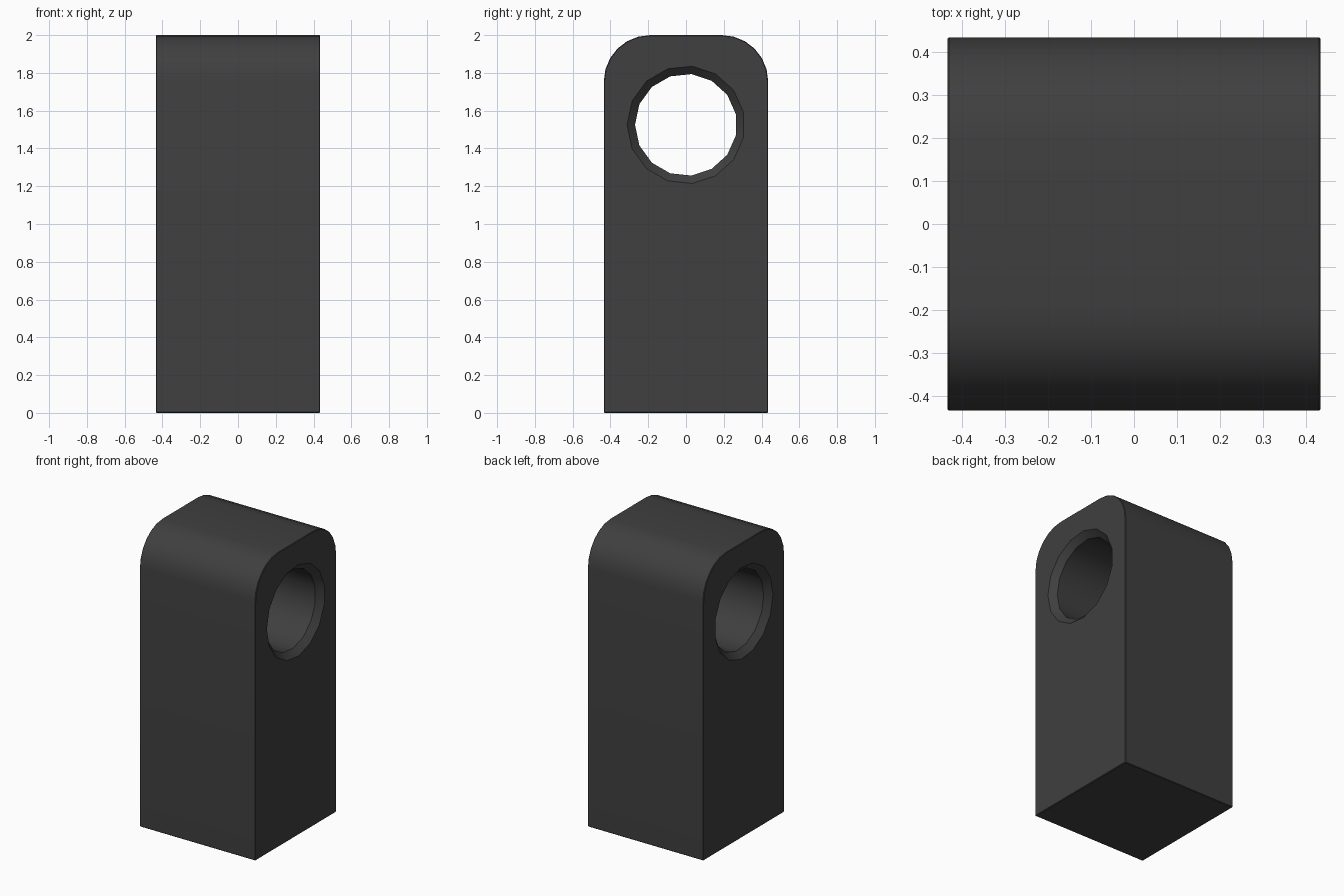
import bpy, bmesh
from math import sin, cos, pi

if "Cube" in bpy.data.objects:
    bpy.data.objects.remove(bpy.data.objects["Cube"])

HALF, TOP, R = 0.435, 2.0, 0.245
HOLE_Z, HOLE_R, RIM_R, RIM_D, SIDES = 1.525, 0.27, 0.312, 0.04, 15


def loft(name, rings):
    """Closed solid through equal rings of points."""
    bm = bmesh.new()
    loops = [[bm.verts.new(p) for p in ring] for ring in rings]
    n = len(loops[0])
    for a, b in zip(loops, loops[1:]):
        for i in range(n):
            j = (i + 1) % n
            bm.faces.new((a[i], a[j], b[j], b[i]))
    bm.faces.new(loops[0])
    bm.faces.new(loops[-1])
    bmesh.ops.recalc_face_normals(bm, faces=bm.faces)
    mesh = bpy.data.meshes.new(name)
    bm.to_mesh(mesh)
    bm.free()
    ob = bpy.data.objects.new(name, mesh)
    bpy.context.collection.objects.link(ob)
    return ob


# Block: square foot, rounded top, extruded along x
arc = [(HALF - R + R * cos(t), TOP - R + R * sin(t))
       for t in (i * pi / 12 for i in range(7))]
right = [(HALF, 0)] + arc
profile = right + [(-y, z) for y, z in reversed(right)]
block = loft("block", [[(x, y, z) for y, z in profile] for x in (-HALF, HALF)])

# Through hole with a chamfered rim on both sides
stations = [(-0.6, RIM_R), (-HALF, RIM_R), (-HALF + RIM_D, HOLE_R),
            (HALF - RIM_D, HOLE_R), (HALF, RIM_R), (0.6, RIM_R)]
cutter = loft("hole_cutter", [
    [(x, r * cos(pi + 2 * pi * i / SIDES), HOLE_Z + r * sin(pi + 2 * pi * i / SIDES))
     for i in range(SIDES)] for x, r in stations])
cutter.hide_render = True

bpy.context.view_layer.objects.active = block
block.select_set(True)
cutter.select_set(False)

# Tiny softened edges on the block, then the cut
bevel = block.modifiers.new("edge_bevel", 'BEVEL')
bevel.width, bevel.segments = 0.004, 1
bevel.limit_method, bevel.angle_limit = 'ANGLE', 1.0
cut = block.modifiers.new("hole", 'BOOLEAN')
cut.operation, cut.solver, cut.object = 'DIFFERENCE', 'EXACT', cutter
for m in ("edge_bevel", "hole"):
    bpy.ops.object.modifier_apply(modifier=m)
bpy.data.objects.remove(cutter)

bpy.ops.object.shade_smooth_by_angle(angle=pi / 6)

# Dark grey finish
mat = bpy.data.materials.new("dark_grey")
mat.diffuse_color = (0.05, 0.05, 0.05, 1)
mat.use_nodes = True
mat.node_tree.nodes["Principled BSDF"].inputs["Base Color"].default_value = mat.diffuse_color
block.data.materials.clear()
block.data.materials.append(mat)
